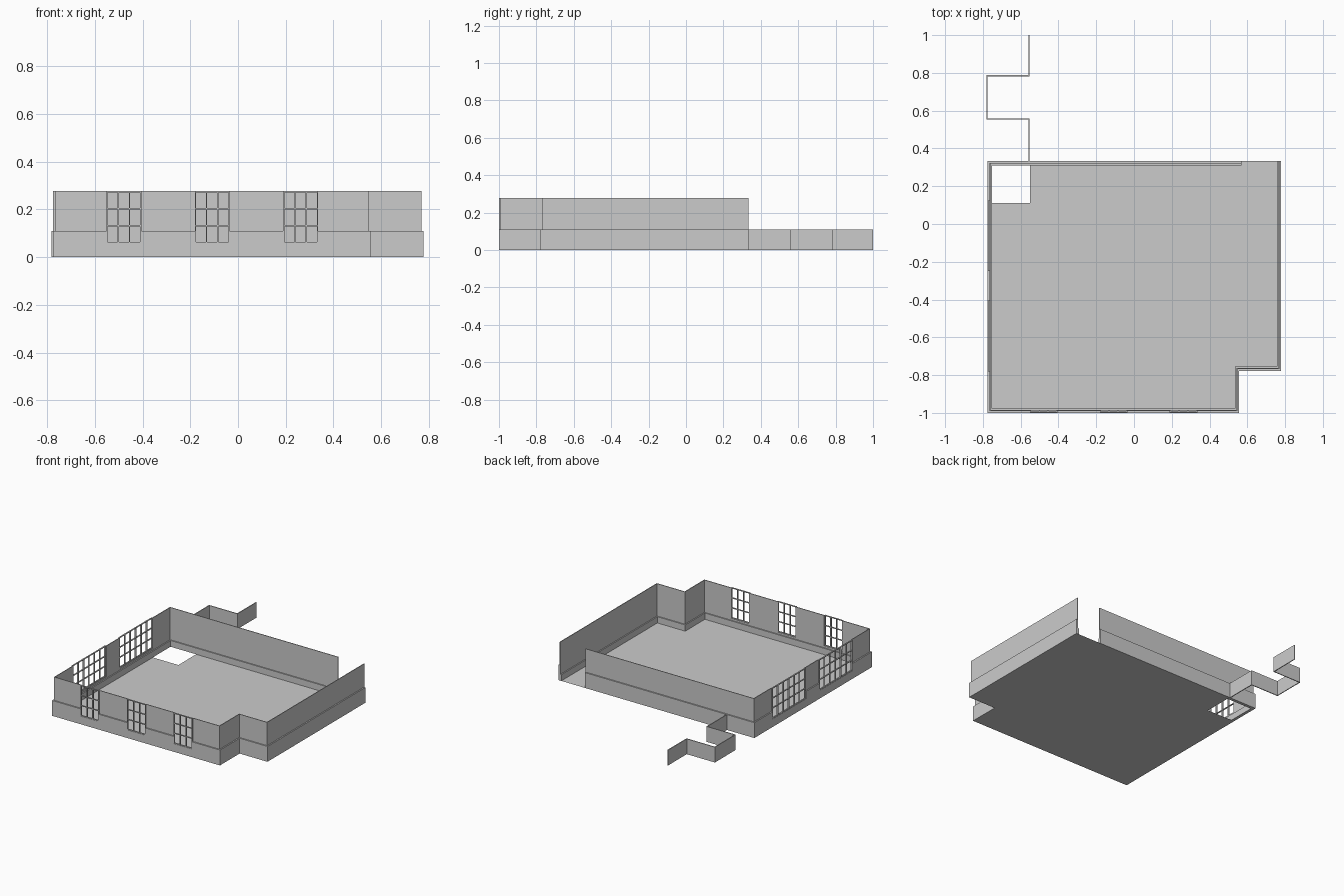
import bpy, bmesh
from mathutils import Vector

if "Cube" in bpy.data.objects:
    bpy.data.objects.remove(bpy.data.objects["Cube"])

mat = bpy.data.materials.new("plaster_grey")
mat.diffuse_color = (0.6, 0.6, 0.6, 1)
mat.use_nodes = True
mat.node_tree.nodes["Principled BSDF"].inputs["Base Color"].default_value = mat.diffuse_color


def finish(name, bm):
    bmesh.ops.recalc_face_normals(bm, faces=bm.faces)
    me = bpy.data.meshes.new(name)
    bm.to_mesh(me)
    bm.free()
    me.materials.append(mat)
    ob = bpy.data.objects.new(name, me)
    bpy.context.collection.objects.link(ob)
    return ob


def add_box(bm, x0, x1, y0, y1, z0, z1):
    v = bmesh.ops.create_cube(bm, size=1)["verts"]
    for p in v:
        p.co = ((x0 + x1) / 2 + p.co.x * (x1 - x0),
                (y0 + y1) / 2 + p.co.y * (y1 - y0),
                (z0 + z1) / 2 + p.co.z * (z1 - z0))


def sweep(name, path, profile):
    """Sweep an (offset to the right, height) profile along a mitred plan path."""
    pts = [Vector(p) for p in path]
    dirs = [(b - a).normalized() for a, b in zip(pts, pts[1:])]
    right = [Vector((d.y, -d.x)) for d in dirs]
    bm = bmesh.new()
    rings = []
    for i, p in enumerate(pts):
        if i in (0, len(pts) - 1):
            n = right[0 if i == 0 else -1]
        else:
            n = right[i - 1] + right[i]      # right-angle mitre
        rings.append([bm.verts.new((p.x + n.x * o, p.y + n.y * o, z)) for o, z in profile])
    k = len(profile)
    for a, b in zip(rings, rings[1:]):
        for j in range(k):
            bm.faces.new((a[j], a[(j + 1) % k], b[(j + 1) % k], b[j]))
    bm.faces.new(rings[0])
    bm.faces.new(rings[-1][::-1])
    return finish(name, bm)


L, R, F, B = -0.775, 0.778, -1.0, 0.333
NX, NY = 0.557, -0.777        # front right recess

# Floor with the recess and the stair opening
bm = bmesh.new()
outline = [(L, F), (NX, F), (NX, NY), (R, NY), (R, B), (-0.55, B), (-0.55, 0.11), (L, 0.11)]
bm.faces.new([bm.verts.new((x, y, 0)) for x, y in outline])
finish("floor", bm)

# Stepped perimeter wall: plinth, set-back upper wall, inner ledge
walls = sweep("walls",
              [(R, B), (R, NY), (NX, NY), (NX, F), (L, F), (L, B), (0.57, B)],
              [(0, 0), (0, 0.11), (0.009, 0.11), (0.009, 0.277),
               (0.014, 0.277), (0.014, 0.045), (0.022, 0.045), (0.022, 0)])

# Window openings: (on left wall?, start, end, columns)
Z0, Z1 = 0.058, 0.277
windows = [(False, s, s + 0.146, 3) for s in (-0.551, -0.181, 0.189)]
windows += [(True, -0.78, -0.405, 6), (True, -0.25, 0.125, 6)]


def wall_box(bm, side, a, b, d0, d1, z0, z1):
    if side:
        add_box(bm, L + d0, L + d1, a, b, z0, z1)
    else:
        add_box(bm, a, b, F + d0, F + d1, z0, z1)


bm = bmesh.new()
for side, a, b, _ in windows:
    wall_box(bm, side, a, b, -0.05, 0.05, Z0, 0.35)
cutter = finish("window_cutter", bm)
cutter.hide_render = True
mod = walls.modifiers.new("openings", 'BOOLEAN')
mod.operation = 'DIFFERENCE'
mod.solver = 'EXACT'
mod.object = cutter
bpy.context.view_layer.objects.active = walls
bpy.ops.object.modifier_apply(modifier=mod.name)
bpy.data.objects.remove(cutter)

# Window grids
W = 0.005
for n, (side, a, b, cols) in enumerate(windows):
    bm = bmesh.new()
    for i in range(cols + 1):
        p = a + (b - a - W) * i / cols
        wall_box(bm, side, p, p + W, 0.001, 0.012, Z0, Z1)
    for i in range(4):
        z = Z0 + (Z1 - Z0 - W) * i / 3
        wall_box(bm, side, a, b, 0.002, 0.011, z, z + W)
    finish("window_grid_%d" % (n + 1), bm)

# Zigzag low wall behind the building
sweep("zigzag_wall",
      [(-0.555, B), (-0.555, 0.555), (-0.778, 0.555), (-0.778, 0.785), (-0.555, 0.785), (-0.555, 1.0)],
      [(-0.003, 0), (-0.003, 0.11), (0.003, 0.11), (0.003, 0)])
